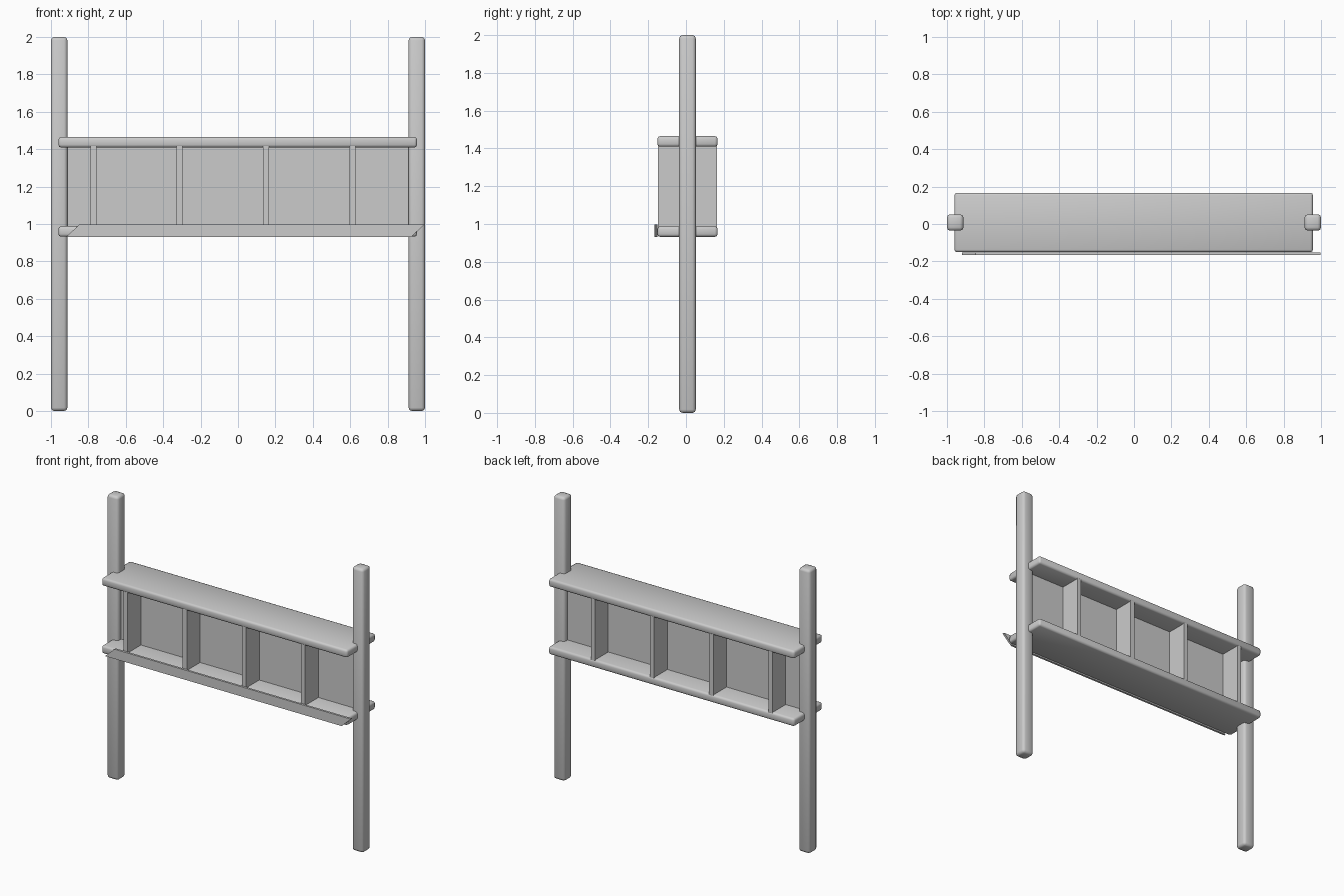
import bpy, bmesh
from mathutils import Vector

if "Cube" in bpy.data.objects:
    bpy.data.objects.remove(bpy.data.objects["Cube"])

YC = 0.008  # depth centre of posts and shelves


def box(name, lo, hi, bevel=0.0):
    """Box between two corners, optionally with soft rounded edges."""
    lo, hi = Vector(lo), Vector(hi)
    me = bpy.data.meshes.new(name)
    bm = bmesh.new()
    bmesh.ops.create_cube(bm, size=1)
    for v in bm.verts:
        v.co = (lo + hi) / 2 + v.co * (hi - lo)
    bm.to_mesh(me)
    bm.free()
    ob = bpy.data.objects.new(name, me)
    bpy.context.collection.objects.link(ob)
    if bevel:
        m = ob.modifiers.new("soft_edges", 'BEVEL')
        m.width = bevel
        m.segments = 2
        for p in me.polygons:
            p.use_smooth = True
    return ob


# Two upright posts
for side, x in (("left", -0.956), ("right", 0.956)):
    box(side + "_post", (x - 0.044, YC - 0.044, 0), (x + 0.044, YC + 0.044, 2), 0.018)

# Upper and lower shelf boards
for name, z0, z1 in (("upper_shelf", 1.409, 1.465), ("lower_shelf", 0.932, 0.988)):
    box(name, (-0.96, YC - 0.159, z0), (0.957, YC + 0.159, z1), 0.014)

# Central panel between the shelves
box("centre_panel", (-0.94, YC - 0.008, 0.97), (0.94, YC + 0.008, 1.43))

# Vertical dividers passing through the panel
for i in range(4):
    x = -0.773 + i * 0.4615
    box("divider_%d" % (i + 1), (x - 0.016, YC - 0.156, 0.98), (x + 0.016, YC + 0.156, 1.42))

# Slanted-end trim strip along the front of the lower shelf
strip = box("front_trim", (-0.92, -0.167, 0.93), (0.925, -0.152, 0.998))
for v in strip.data.vertices:
    if v.co.z > 0.96:
        v.co.x += 0.073
